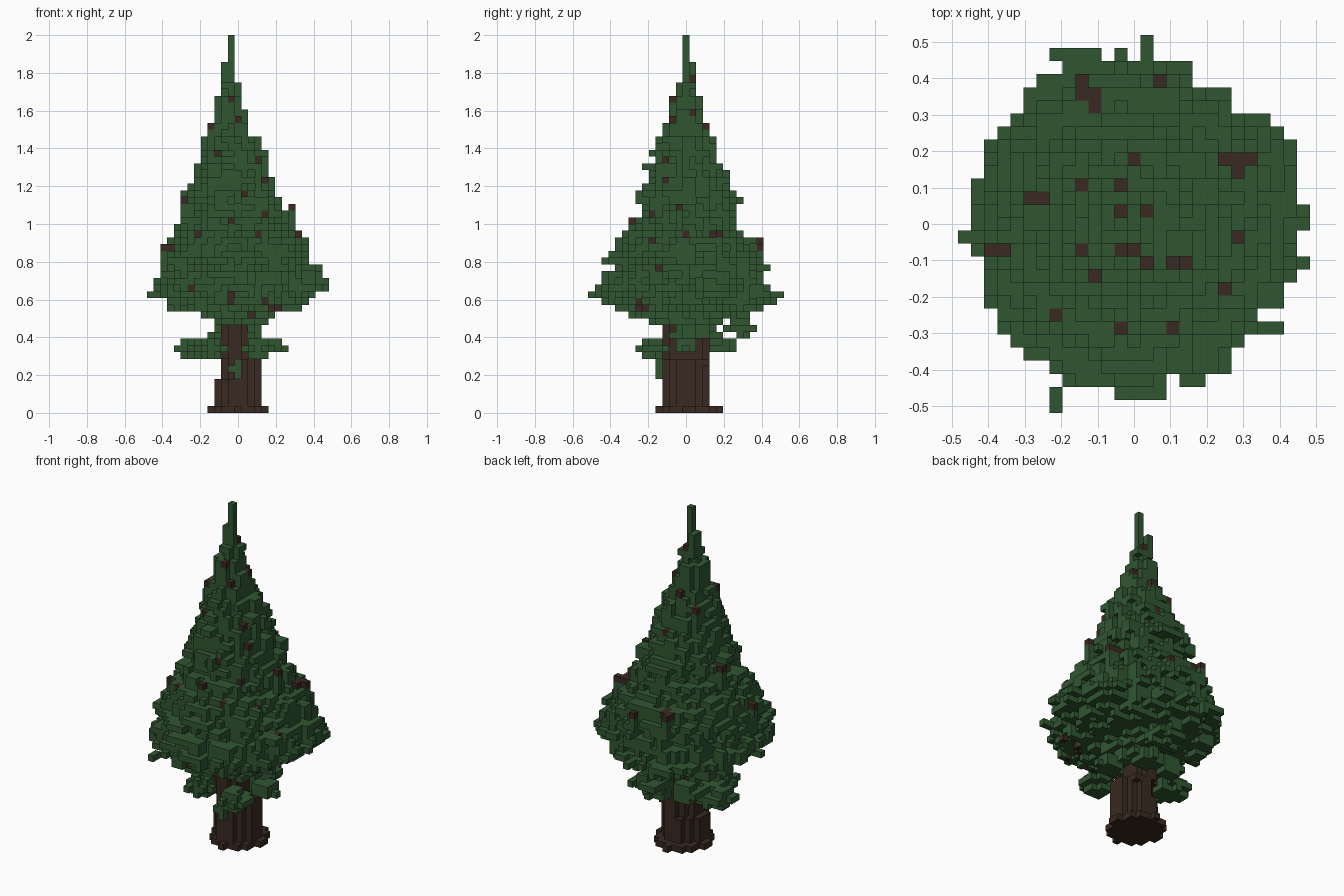
import bpy
import bmesh
from mathutils import Vector, noise

cube = bpy.data.objects.get("Cube")
if cube:
    bpy.data.objects.remove(cube, do_unlink=True)

HEIGHT = 56
UNIT = 2 / HEIGHT


def make_material(name, colour):
    mat = bpy.data.materials.new(name)
    mat.use_nodes = True
    mat.diffuse_color = colour
    mat.node_tree.nodes["Principled BSDF"].inputs["Base Color"].default_value = colour
    return mat


needle_green = make_material("needle green", (0.03, 0.092, 0.031, 1))
bark_brown = make_material("bark brown", (0.041, 0.022, 0.015, 1))


def rough(cell, amount):
    """Smooth irregularity that differs strongly between layers."""
    i, j, k = cell
    return amount * noise.noise(Vector((i * 0.63 + 0.2, j * 0.63 + 0.4, k * 0.87 + 0.3)))


def layer(k, x0, x1, y0, y1, limit, amount):
    """Rough oval slice of blocks that fits the given bounds."""
    cells = set()
    cx, cy = (x0 + x1) / 2, (y0 + y1) / 2
    rx, ry = (x1 - x0 + 1) / 2, (y1 - y0 + 1) / 2
    for i in range(x0, x1 + 1):
        for j in range(y0, y1 + 1):
            d = ((i - cx) / rx) ** 2 + ((j - cy) / ry) ** 2
            if d <= limit + rough((i, j, k), amount):
                cells.add((i, j, k))
    return cells


def tuft(centre, radius, amount):
    """Ragged rounded clump of blocks."""
    cells = set()
    spans = [range(int(c - r) - 1, int(c + r) + 2) for c, r in zip(centre, radius)]
    for i in spans[0]:
        for j in spans[1]:
            for k in spans[2]:
                d = sum(((p - c) / r) ** 2 for p, c, r in zip((i, j, k), centre, radius))
                if d <= min(1, 0.9 + rough((i, j, k), amount)):
                    cells.add((i, j, k))
    return cells


def neighbours(cell):
    i, j, k = cell
    return [(i + 1, j, k), (i - 1, j, k), (i, j + 1, k),
            (i, j - 1, k), (i, j, k + 1), (i, j, k - 1)]


# Crown: first layer of each band, then its left, right, front and back bounds
crown_bands = [
    (11, -3, 3, -3, 4), (13, -4, 4, -5, 5), (14, -5, 5, -9, 9),
    (15, -10, 9, -10, 11), (16, -10, 10, -12, 13), (17, -13, 12, -14, 14),
    (18, -13, 13, -14, 12), (19, -12, 13, -13, 12), (21, -12, 13, -11, 12),
    (22, -12, 11, -12, 12), (24, -11, 10, -11, 11), (26, -10, 9, -10, 9),
    (27, -9, 8, -8, 8), (29, -7, 7, -7, 7), (31, -8, 6, -7, 8),
    (33, -7, 5, -6, 7), (35, -6, 4, -6, 6), (37, -5, 4, -5, 5),
    (39, -5, 3, -4, 4), (41, -4, 2, -3, 3), (43, -3, 1, -2, 2),
    (45, -3, 0, -2, 2), (47, -2, 0, -1, 1), (49, -2, -1, 0, 1),
    (52, -1, -1, 0, 0),
]
crown = set()
for n, (start, *bounds) in enumerate(crown_bands):
    end = crown_bands[n + 1][0] if n + 1 < len(crown_bands) else HEIGHT
    for k in range(start, end):
        if start < 19:
            crown |= layer(k, *bounds, 0.82, 0.6)
        elif start < 43:
            crown |= layer(k, *bounds, 0.81, 0.42)
        else:
            crown |= layer(k, *bounds, 0.9, 0.1)

# Fuller back left side
crown |= tuft((9, 5, 18), (3.4, 3.4, 2), 0.4)

# Drop loose blocks below the slim tip
crown = {c for c in crown
         if c[2] > 42 or sum(n in crown for n in neighbours(c)) > 1}

# Longest branch tips
for i, j, k in ((-6, -14, 17), (1, 14, 17), (13, 1, 19), (13, -3, 19), (-13, -1, 17)):
    for s in range(4):
        f = 1 - s * 0.07
        crown.add((round(i * f), round(j * f), k))

# Trunk: flared foot, thick base, slim upper stem
trunk = layer(0, -4, 4, -4, 5, 0.84, 0)
for k in range(1, 16):
    if k < 5:
        trunk |= layer(k, -3, 3, -3, 3, 0.95, 0.1)
    elif k < 8:
        trunk |= layer(k, -2, 3, -3, 3, 0.95, 0.1)
    else:
        trunk |= layer(k, -2, 1, -3, 3, 1, 0.1)

# Loose low branches: centre and radius of each clump
low_branches = [
    ((-6, 1, 9), (3.3, 2.6, 1.7)), ((-8, 1, 9), (1.5, 1.5, 0.8)),
    ((5, 0, 9.5), (2.8, 2.2, 0.9)), ((3, -5, 9), (2.4, 2.3, 1.8)),
    ((-4, -4, 9), (2.2, 2.3, 1.3)), ((1, 8, 12), (3.2, 2.6, 1.4)),
    ((2, 5, 9.5), (2.6, 2.3, 1.2)), ((-3, 4, 10), (2.6, 2.4, 1.4)),
    ((0, -4, 6), (1.2, 0.9, 1.3)),
]
for centre, radius in low_branches:
    crown |= tuft(centre, radius, 1)
crown -= trunk

# Cones resting on the crown; needles close up beneath and open above them
cones = {(-1, 1, 49), (-1, -2, 46), (0, -2, 43), (1, 1, 44), (-1, 3, 42),
         (-4, -2, 42), (-4, 3, 40), (0, 5, 36), (1, -3, 37), (3, -3, 37),
         (4, -3, 34), (8, -1, 30), (-8, 2, 31), (-7, 2, 31), (-11, -2, 24),
         (-10, -2, 24), (8, 5, 26), (9, 5, 26), (8, 4, 26), (-6, -7, 26),
         (-1, -8, 28), (3, -8, 26), (-4, 11, 25), (-4, 10, 25), (-3, 10, 25),
         (-3, 9, 25), (2, 11, 24)}
for i, j, k in cones:
    crown -= {(i, j, above) for above in range(k, HEIGHT)}
    crown |= {(i, j, below) for below in range(k - 3, k)}

# Cones set into the front and the side of the crown
for i, k in [(-1, 17), (-1, 16), (2, 14), (5, 15), (6, 15), (-7, 18), (4, 16),
             (1, 32), (-3, 38)]:
    row = [j for j in range(-14, 15) if (i, j, k) in crown]
    if row:
        depth = max(min(row), -11)
        cones.add((i, depth, k))
        crown -= {(i, j, k) for j in row if j <= depth}
for j, k in [(-7, 16), (-4, 21), (0, 26), (5, 26), (-5, 25), (-5, 29)]:
    row = [i for i in range(-13, 14) if (i, j, k) in crown]
    if row:
        depth = min(max(row), 10)
        cones.add((depth, j, k))
        crown -= {(i, j, k) for i in row if i >= depth}

# Block surfaces: keep only faces that touch open air
solid = crown | trunk | cones


def build(name, cells, material):
    bm = bmesh.new()
    corners = {}

    def corner(p):
        key = tuple(round(2 * c) for c in p)
        if key not in corners:
            corners[key] = bm.verts.new((p + Vector((0, 0, 0.5))) * UNIT)
        return corners[key]

    for cell in sorted(cells):
        for other in neighbours(cell):
            if other in solid:
                continue
            normal = Vector(other) - Vector(cell)
            u = normal.yzx / 2
            v = normal.cross(u)
            mid = Vector(cell) + normal / 2
            bm.faces.new([corner(mid + a * u + b * v)
                          for a, b in ((-1, -1), (1, -1), (1, 1), (-1, 1))])
    mesh = bpy.data.meshes.new(name)
    bm.to_mesh(mesh)
    bm.free()
    mesh.materials.append(material)
    obj = bpy.data.objects.new(name, mesh)
    bpy.context.collection.objects.link(obj)


build("foliage", crown, needle_green)
build("trunk", trunk, bark_brown)
build("cones", cones, bark_brown)
